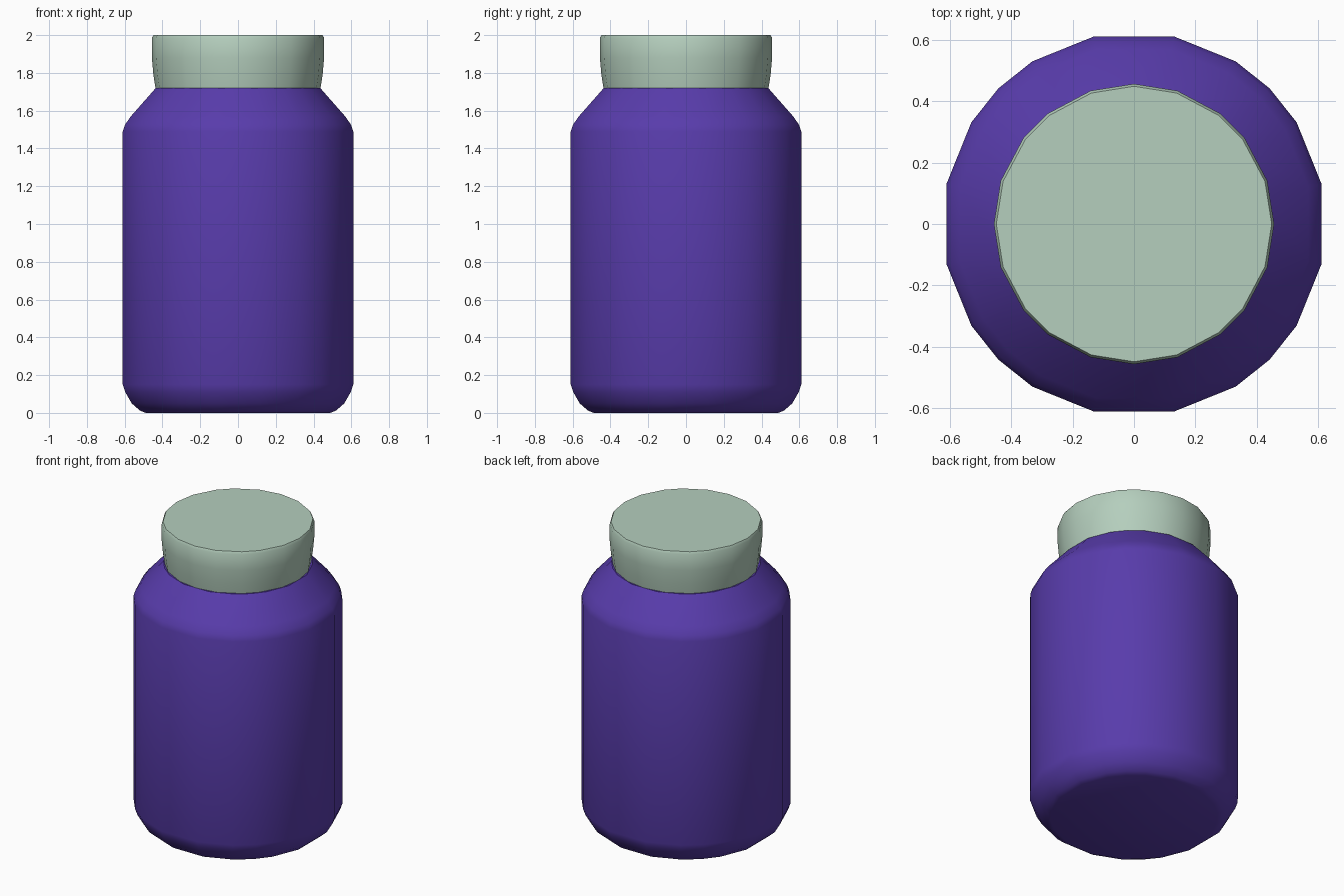
import bpy
import bmesh
from math import cos, sin, radians

cube = bpy.data.objects.get("Cube")
if cube:
    bpy.data.objects.remove(cube, do_unlink=True)


def material(name, rgb):
    mat = bpy.data.materials.new(name)
    mat.use_nodes = True
    mat.diffuse_color = (*rgb, 1)
    mat.node_tree.nodes["Principled BSDF"].inputs["Base Color"].default_value = (*rgb, 1)
    return mat


def lathe(name, profile, quadrant, mat):
    """Turn (radius, height) points around z, repeating the side angles of one quadrant."""
    angles = [radians(a + 90 * q) for q in range(4) for a in quadrant]
    n = len(angles)
    bm = bmesh.new()
    rings = [[bm.verts.new((r * cos(a), r * sin(a), z)) for a in angles] for r, z in profile]
    for low, high in zip(rings, rings[1:]):
        for i in range(n):
            j = (i + 1) % n
            bm.faces.new((low[i], low[j], high[j], high[i]))
    bm.faces.new(rings[0][::-1])
    bm.faces.new(rings[-1])
    mesh = bpy.data.meshes.new(name)
    bm.to_mesh(mesh)
    bm.free()
    mesh.materials.append(mat)
    obj = bpy.data.objects.new(name, mesh)
    bpy.context.collection.objects.link(obj)
    bpy.ops.object.select_all(action="DESELECT")
    obj.select_set(True)
    bpy.context.view_layer.objects.active = obj
    bpy.ops.object.shade_smooth_by_angle(angle=radians(28))
    return obj


purple = material("purple", (0.098, 0.045, 0.41))
pale_green = material("pale green", (0.46, 0.62, 0.51))

# Jar body: rounded base, straight sides, sloping shoulder
body_profile = [(0.50, 0), (0.53, 0.012), (0.575, 0.05), (0.61, 0.11), (0.624, 0.15),
                (0.624, 1.49), (0.612, 1.525), (0.58, 1.57), (0.445, 1.72)]
lathe("jar_body", body_profile, (12, 32, 45, 58, 78), purple)

# Lid: flares slightly upward, with a small rounded rim
lid_profile = [(0.437, 1.72), (0.448, 1.79), (0.456, 1.88), (0.456, 1.985), (0.448, 2.0)]
lathe("lid", lid_profile, (0, 18, 38, 52, 72), pale_green)
